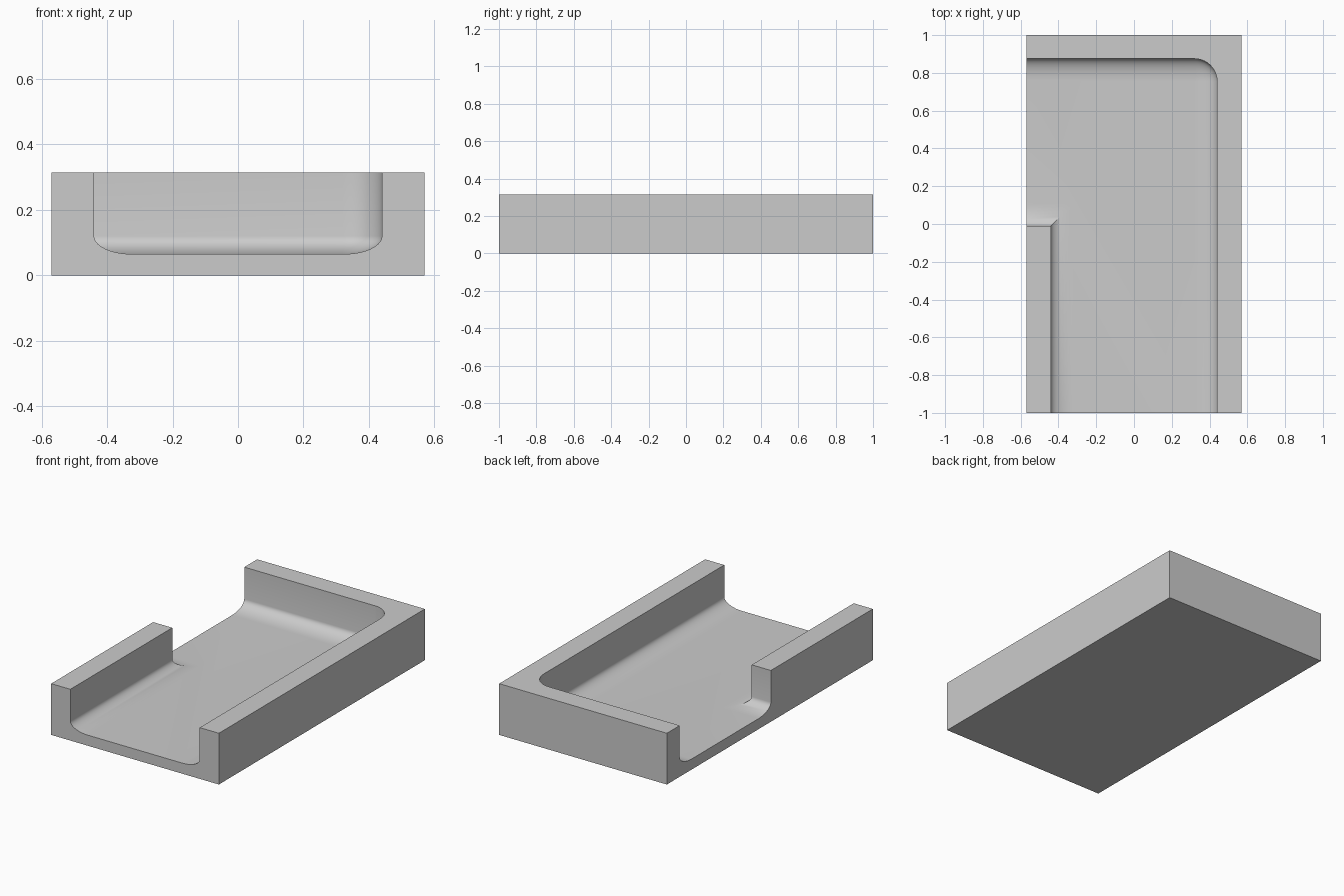
import bpy, bmesh
from math import sin, cos, pi, radians

if "Cube" in bpy.data.objects:
    bpy.data.objects.remove(bpy.data.objects["Cube"])

W, L, H = 0.57, 1.0, 0.315          # half width, half length, height
IX, BACK, END = 0.44, 0.875, -0.01  # inner walls, back wall, end of the short wall
FLOOR, FW, FH, R = 0.065, 0.118, 0.055, 0.12  # floor height, fillet width/height, corner radius


def outline(d):
    """Plan of the hollow, moved inwards by d; open sides run past the block."""
    r = R - d
    cx, cy = IX - R, BACK - R
    arc = [(cx + r * cos(a), cy + r * sin(a)) for a in (i * pi / 20 for i in range(11))]
    return ([(-IX + d, -1.3), (IX - d, -1.3)] + arc +
            [(-0.8, BACK - d), (-0.8, END + d), (-IX + d, END + d)])


def loft(name, levels):
    """Solid through a stack of matching rings."""
    bm = bmesh.new()
    rings = [[bm.verts.new((x, y, z)) for x, y in pts] for pts, z in levels]
    for a, b in zip(rings, rings[1:]):
        for i in range(len(a)):
            j = (i + 1) % len(a)
            bm.faces.new((a[i], a[j], b[j], b[i]))
    bm.faces.new(rings[0])
    bm.faces.new(rings[-1])
    bmesh.ops.recalc_face_normals(bm, faces=bm.faces)
    me = bpy.data.meshes.new(name)
    bm.to_mesh(me)
    bm.free()
    ob = bpy.data.objects.new(name, me)
    bpy.context.collection.objects.link(ob)
    return ob


# Outer block
rect = [(-W, -L), (W, -L), (W, L), (-W, L)]
tray = loft("tray", [(rect, 0), (rect, H)])

# Hollow with a rounded foot along every wall
levels = []
for i in range(11):
    a = i / 10 * pi / 2
    levels.append((outline(FW * (1 - sin(a))), FLOOR + FH * (1 - cos(a))))
levels.append((outline(0), H + 0.2))
hollow = loft("hollow_cutter", levels)

# Cut the hollow out of the block
mod = tray.modifiers.new("hollow", 'BOOLEAN')
mod.operation = 'DIFFERENCE'
mod.solver = 'EXACT'
mod.object = hollow
bpy.context.view_layer.objects.active = tray
tray.select_set(True)
bpy.ops.object.modifier_apply(modifier=mod.name)
bpy.data.objects.remove(hollow)

bpy.ops.object.shade_smooth_by_angle(angle=radians(30))
